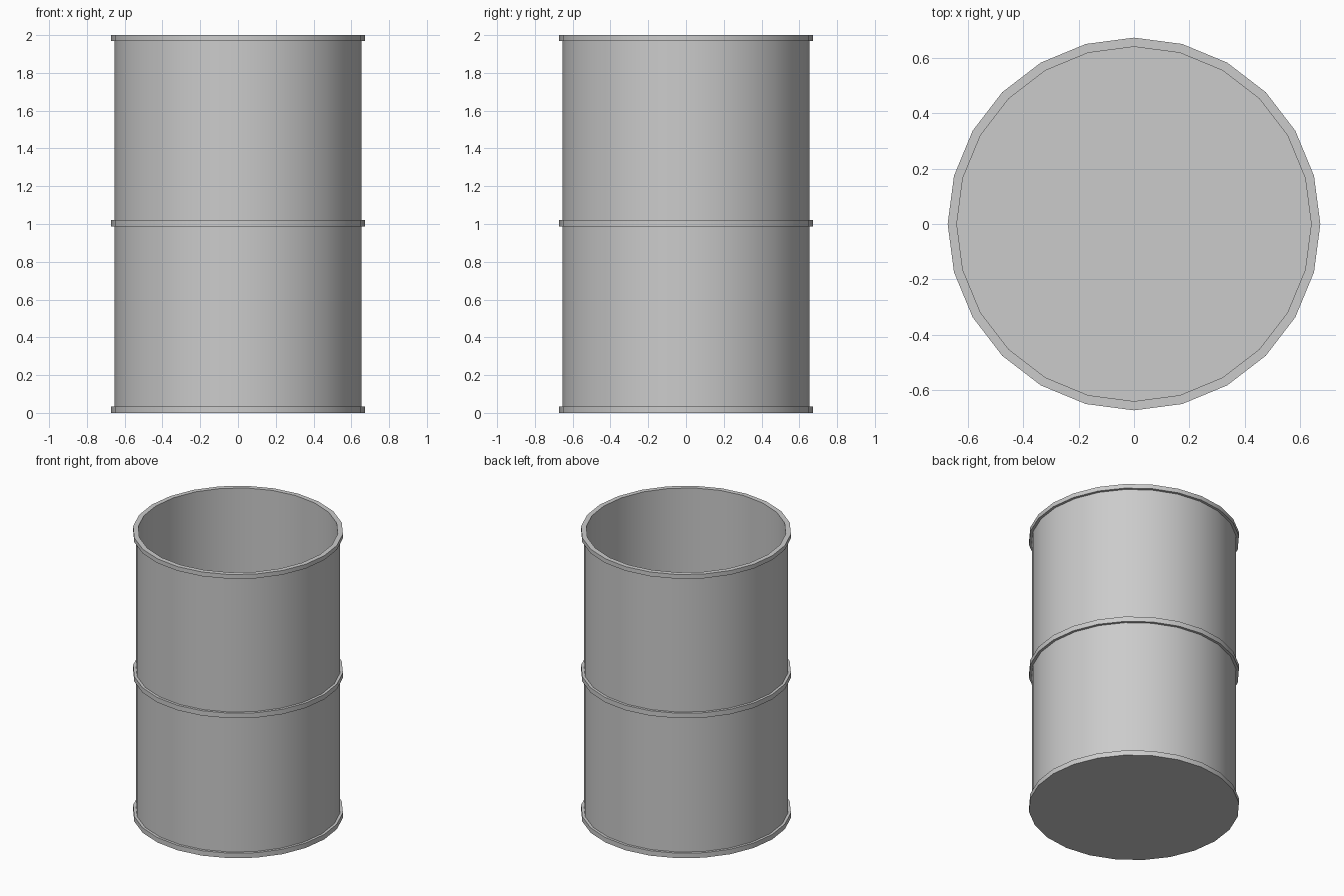
import bpy, bmesh
from math import cos, sin, pi, radians

if "Cube" in bpy.data.objects:
    bpy.data.objects.remove(bpy.data.objects["Cube"])

SIDES = 24
R_HOOP, R_BODY, R_IN = 0.673, 0.655, 0.64

# Half profile (radius, z): underside edge, hooped outer wall, rim, inner wall, floor edge
profile = [
    (R_HOOP, 0.0), (R_HOOP, 0.035), (R_BODY, 0.035),
    (R_BODY, 0.987), (R_HOOP, 0.987), (R_HOOP, 1.022), (R_BODY, 1.022),
    (R_BODY, 1.97), (R_HOOP, 1.97), (R_HOOP, 2.0),
    (R_IN, 2.0), (R_IN, 0.02),
]

# Revolve the profile into an open drum
bm = bmesh.new()
rings = []
for r, z in profile:
    rings.append([bm.verts.new((r * cos(2 * pi * i / SIDES), r * sin(2 * pi * i / SIDES), z))
                  for i in range(SIDES)])
for a, b in zip(rings, rings[1:]):
    for i in range(SIDES):
        j = (i + 1) % SIDES
        bm.faces.new((a[i], a[j], b[j], b[i]))

# Underside and inner floor
bm.faces.new(rings[0][::-1])
bm.faces.new(rings[-1])
bmesh.ops.recalc_face_normals(bm, faces=bm.faces[:])

mesh = bpy.data.meshes.new("open_drum")
bm.to_mesh(mesh)
bm.free()
drum = bpy.data.objects.new("open_drum", mesh)
bpy.context.collection.objects.link(drum)

# Smooth walls with crisp hoop edges
bpy.context.view_layer.objects.active = drum
drum.select_set(True)
bpy.ops.object.shade_smooth_by_angle(angle=radians(30))
